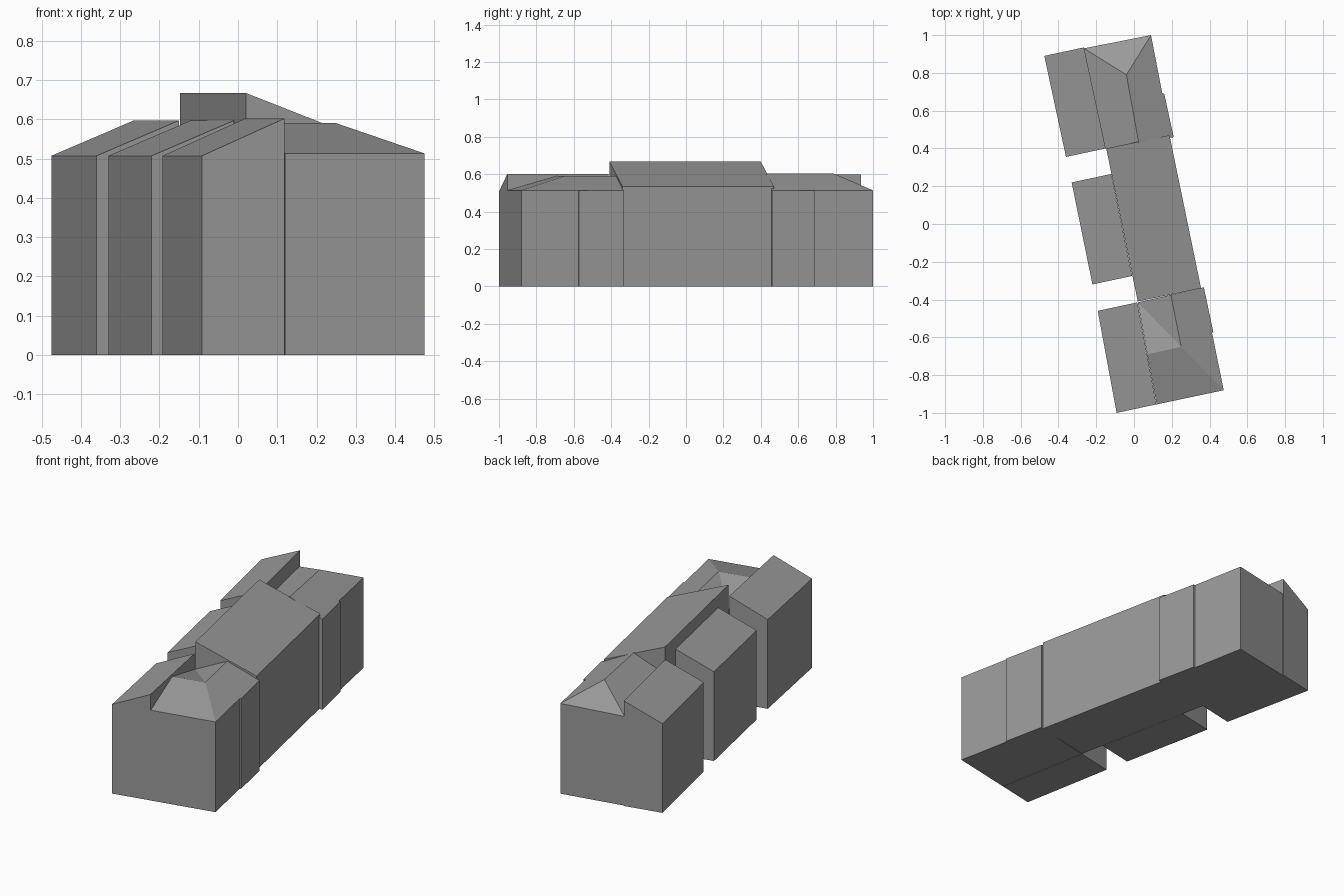
import bpy
import bmesh
from mathutils import Vector

default_cube = bpy.data.objects.get("Cube")
if default_cube:
    bpy.data.objects.remove(default_cube, do_unlink=True)

# One plain grey for the whole terrace
grey = bpy.data.materials.new("plain_grey")
GREY = (0.32, 0.32, 0.32, 1.0)
grey.diffuse_color = GREY
grey.use_nodes = True
shader = next(n for n in grey.node_tree.nodes if n.type == "BSDF_PRINCIPLED")
shader.inputs["Base Color"].default_value = GREY


def building(name, wall_top, roof_faces, roof_points=()):
    """Closed block: walls drop from the wall_top ring to the ground,
    and roof_faces index into the ring followed by the roof points."""
    mesh = bpy.data.meshes.new(name)
    bm = bmesh.new()
    top = [bm.verts.new(p) for p in (*wall_top, *roof_points)]
    ground = [bm.verts.new((p[0], p[1], 0)) for p in wall_top]
    count = len(ground)
    for i in range(count):
        j = (i + 1) % count
        bm.faces.new((ground[i], ground[j], top[j], top[i]))
    bm.faces.new(list(reversed(ground)))
    for face in roof_faces:
        bm.faces.new([top[i] for i in face])
    bmesh.ops.recalc_face_normals(bm, faces=bm.faces[:])
    bm.to_mesh(mesh)
    bm.free()
    mesh.materials.append(grey)
    obj = bpy.data.objects.new(name, mesh)
    bpy.context.collection.objects.link(obj)
    return obj


def shed(name, corner, across, along, low, high):
    """Parallelogram block with one roof plane rising along 'across'."""
    corner, across, along = Vector(corner), Vector(across), Vector(along)
    plan = (corner, corner + across, corner + across + along, corner + along)
    heights = (low, high, high, low)
    ring = [(p.x, p.y, z) for p, z in zip(plan, heights)]
    return building(name, ring, [range(len(ring))])


# Three single-pitch wings on the right-hand side
EAVE, RIDGE = 0.507, 0.597
WING_WIDTH = (0.21, 0.045)
shed("front_wing", (-0.092, -1.0), WING_WIDTH, (-0.1, 0.54), EAVE, RIDGE + 0.005)
shed("middle_wing", (-0.22, -0.32), WING_WIDTH, (-0.11, 0.54), EAVE, RIDGE)
shed("back_wing", (-0.36, 0.355), WING_WIDTH, (-0.115, 0.535), EAVE, RIDGE)

# Tall central hall, its roof falling to the left-hand side
shed("central_hall", (0.02, -0.41), (0.335, 0.07), (-0.167, 0.81), 0.667, 0.535)

# Back house: gable against the hall, hip at the far end
LOW = 0.513
building(
    "back_house",
    [(-0.15, 0.4, LOW), (0.025, 0.43, 0.603), (0.21, 0.46, LOW),
     (0.16, 0.69, LOW), (0.15, 0.69, LOW), (0.09, 1.0, LOW),
     (-0.265, 0.93, EAVE)],
    [(0, 1, 7, 6), (1, 2, 3, 4, 5, 7), (5, 6, 7)],
    [(-0.04, 0.79, 0.603)],
)

# Front house: hip at the front, cross ridge running into the front wing
building(
    "front_house",
    [(0.12, -0.955, LOW), (0.475, -0.88, LOW), (0.413, -0.575, LOW),
     (0.42, -0.573, LOW), (0.37, -0.335, LOW), (0.195, -0.375, 0.59),
     (0.02, -0.415, LOW)],
    [(0, 1, 7, 8), (1, 2, 3, 4, 5, 7), (5, 6, 7), (7, 6, 8), (0, 8, 6)],
    [(0.25, -0.65, 0.59), (0.07, -0.69, 0.59)],
)
